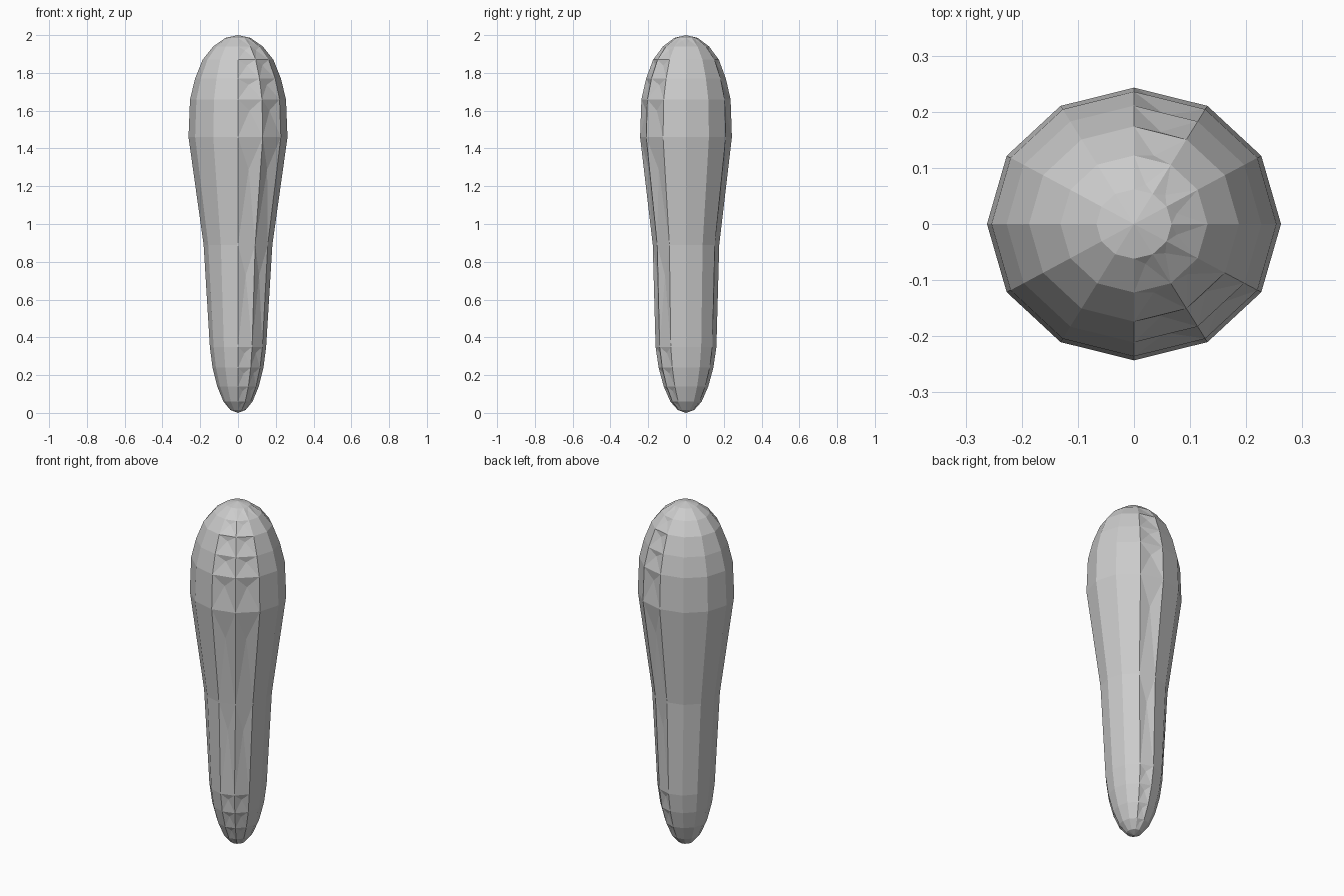
import bpy, bmesh
from math import sin, cos, pi
from mathutils import Vector

if "Cube" in bpy.data.objects:
    bpy.data.objects.remove(bpy.data.objects["Cube"])

SIDES = 12
# ring profile: height, x radius, y radius
RINGS = [
    (0.015, 0.040, 0.043), (0.06, 0.077, 0.083), (0.14, 0.110, 0.118),
    (0.24, 0.135, 0.145), (0.35, 0.149, 0.161), (0.89, 0.182, 0.176),
    (1.46, 0.262, 0.243), (1.66, 0.254, 0.236), (1.77, 0.227, 0.211),
    (1.87, 0.187, 0.174), (1.94, 0.131, 0.122), (1.985, 0.067, 0.062),
]

bm = bmesh.new()

# faceted body rings and end points
rings = [[bm.verts.new((rx * cos(2 * pi * i / SIDES), ry * sin(2 * pi * i / SIDES), z))
          for i in range(SIDES)] for z, rx, ry in RINGS]
bottom = bm.verts.new((0, 0, 0))
top = bm.verts.new((0, 0, 2))


def chipped(sector, level):
    """Sectors carrying the jagged seam: front right, back right and the crown."""
    return sector in (2, 9, 10) or (level == len(RINGS) - 2 and sector in (0, 1, 11))


def add_chipped(a, b, c, d):
    """Fan of triangles around a slightly sunken point near the upper edge."""
    p = (a.co + b.co) * 0.15 + (c.co + d.co) * 0.35
    inward = Vector((-p.x, -p.y, 0))
    m = bm.verts.new(p + inward * 0.05)
    for u, v in ((a, b), (b, c), (c, d), (d, a)):
        bm.faces.new((u, v, m))


for level in range(len(RINGS) - 1):
    lo, hi = rings[level], rings[level + 1]
    for i in range(SIDES):
        j = (i + 1) % SIDES
        quad = (lo[i], lo[j], hi[j], hi[i])
        if chipped(i, level):
            add_chipped(*quad)
        else:
            bm.faces.new(quad)

# end caps
for i in range(SIDES):
    j = (i + 1) % SIDES
    bm.faces.new((rings[0][j], rings[0][i], bottom))
    bm.faces.new((rings[-1][i], rings[-1][j], top))

bmesh.ops.recalc_face_normals(bm, faces=bm.faces)
mesh = bpy.data.meshes.new("club_body")
bm.to_mesh(mesh)
bm.free()
body = bpy.data.objects.new("club_body", mesh)
bpy.context.collection.objects.link(body)
